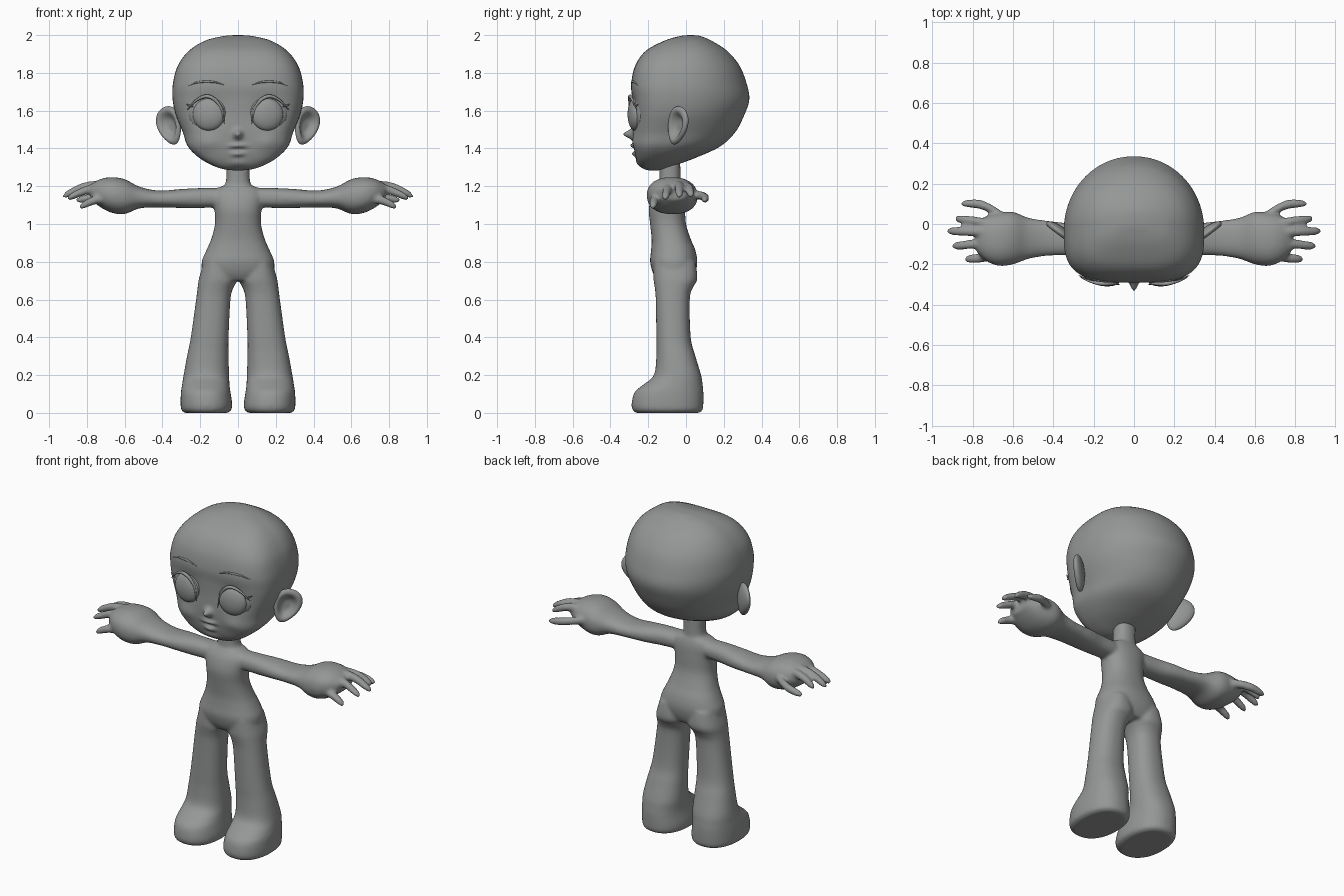
import bpy, bmesh, math
from mathutils import Vector, Matrix
from mathutils.bvhtree import BVHTree

if "Cube" in bpy.data.objects:
    bpy.data.objects.remove(bpy.data.objects["Cube"])

clay = bpy.data.materials.new("clay grey")
clay.use_nodes = True
GREY = (0.3, 0.31, 0.305, 1)
clay.diffuse_color = GREY
clay.node_tree.nodes["Principled BSDF"].inputs["Base Color"].default_value = GREY


def finish(bm, name):
    bmesh.ops.recalc_face_normals(bm, faces=bm.faces)
    for f in bm.faces:
        f.smooth = True
    mesh = bpy.data.meshes.new(name)
    bm.to_mesh(mesh)
    mesh.materials.append(clay)
    ob = bpy.data.objects.new(name, mesh)
    bpy.context.scene.collection.objects.link(ob)
    return ob


def spline(rows, steps):
    """Catmull-Rom through rows of numbers."""
    rows = [Vector(r) for r in rows]
    out = []
    for i in range(len(rows) - 1):
        p0, p1, p2 = rows[max(i - 1, 0)], rows[i], rows[i + 1]
        p3 = rows[min(i + 2, len(rows) - 1)]
        for k in range(steps):
            t = k / steps
            out.append(p1 + (p2 - p0) * (t / 2) + (p0 * 2 - p1 * 5 + p2 * 4 - p3) * (t * t / 2)
                       + (p1 * 3 - p0 - p2 * 3 + p3) * (t ** 3 / 2))
    return out + [rows[-1]]


def skin(bm, rings):
    """Join rings of points into a closed tube."""
    loops = [[bm.verts.new(p) for p in r] for r in rings]
    n = len(loops[0])
    for a, b in zip(loops, loops[1:]):
        for i in range(n):
            bm.faces.new((a[i], a[(i + 1) % n], b[(i + 1) % n], b[i]))
    bm.faces.new(loops[0])
    bm.faces.new(loops[-1])


def squircle(angle, n):
    c, s = math.cos(angle), math.sin(angle)
    r = (abs(c) ** n + abs(s) ** n) ** (-1 / n)
    return c * r, s * r


def loft(bm, rows, axis="z", side=1, n=2.3, count=40):
    """Rows hold position along the axis, then low and high of both cross directions."""
    rings = []
    for t, a0, a1, b0, b1 in spline(rows, 6):
        ring = []
        for i in range(count):
            c, s = squircle(math.tau * i / count, n)
            a, b = (a0 + a1 + (a1 - a0) * c) / 2, (b0 + b1 + (b1 - b0) * s) / 2
            p = (a, b, t) if axis == "z" else (t, a, b)
            ring.append((p[0] * side, p[1], p[2]))
        rings.append(ring)
    skin(bm, rings)


# Body: torso with neck, legs, arms and fingers fused into one skin
TORSO = [(.70, .14, -.15, .03), (.74, .185, -.175, .05), (.80, .192, -.19, .06),
         (.86, .168, -.185, .05), (.92, .142, -.182, .025), (1.0, .122, -.19, 0),
         (1.08, .125, -.197, -.005), (1.15, .135, -.18, -.01), (1.19, .11, -.155, -.02),
         (1.215, .066, -.142, -.028), (1.33, .064, -.14, -.03)]
LEG = [(.80, .03, .18, -.17, .05), (.71, .005, .207, -.172, .06), (.66, .026, .214, -.165, .035),
       (.6, .04, .222, -.16, .02), (.4, .05, .25, -.157, .025), (.3, .05, .27, -.157, .05),
       (.2, .047, .288, -.17, .08), (.15, .045, .296, -.225, .088), (.11, .04, .302, -.272, .092),
       (.05, .031, .304, -.288, .092), (.015, .035, .3, -.283, .088), (0, .055, .28, -.265, .07)]
ARM = [(.05, -.15, -.03, 1.09, 1.19), (.2, -.152, -.02, 1.085, 1.19), (.3, -.155, 0, 1.085, 1.185),
       (.42, -.157, .015, 1.088, 1.177), (.52, -.172, .03, 1.083, 1.197),
       (.6, -.2, .06, 1.053, 1.237), (.67, -.207, .055, 1.06, 1.248),
       (.73, -.185, .04, 1.09, 1.237), (.78, -.14, .01, 1.13, 1.21)]
FINGERS = [[(.64, .03, 1.16), (.72, .08, 1.15), (.78, .1, 1.14), (.86, .1, 1.125)],
           [(.7, 0, 1.2), (.8, .015, 1.19), (.89, .028, 1.15)],
           [(.7, -.04, 1.21), (.82, -.037, 1.195), (.93, -.035, 1.145)],
           [(.7, -.09, 1.2), (.8, -.1, 1.18), (.905, -.11, 1.135)],
           [(.66, -.15, 1.14), (.76, -.168, 1.125), (.84, -.174, 1.09)]]
body = bmesh.new()
loft(body, [(z, -w, w, f, b) for z, w, f, b in TORSO])
for side in (1, -1):
    loft(body, LEG, side=side)
    loft(body, ARM, "x", side)
    for path in FINGERS:
        pts = spline(path, 6)
        rows = []
        for i, (x, y, z) in enumerate(pts):
            r = .024 * math.sqrt(max(.03, 1 - (i / (len(pts) - 1)) ** 6))
            rows.append((x, y - r, y + r, z - r, z + r))
        loft(body, rows, "x", side, 2, 16)
body = finish(body, "body")
remesh = body.modifiers.new("fuse", "REMESH")
remesh.mode = "VOXEL"
remesh.voxel_size = .009
remesh.use_smooth_shade = True
soften = body.modifiers.new("soften", "SMOOTH")
soften.factor = .5
soften.iterations = 8

# Head: height, half width, front, widest point, back
HEAD = [(1.283, .01, -.19, -.17, -.15), (1.29, .075, -.22, -.17, -.12), (1.31, .135, -.245, -.17, -.06),
        (1.35, .205, -.265, -.15, .05), (1.41, .265, -.277, -.12, .18), (1.485, .292, -.283, -.08, .26),
        (1.58, .33, -.283, -.05, .31), (1.66, .346, -.285, -.04, .335), (1.74, .345, -.29, -.03, .322),
        (1.835, .32, -.27, -.02, .285), (1.915, .262, -.215, 0, .22), (1.97, .175, -.115, .01, .135),
        (1.995, .075, -.03, .02, .075), (2.0, .005, .02, .025, .03)]
# Face relief: x, z, spread in x, spread in z, forward push
RELIEF = [(0, 1.475, .02, .022, .05), (0, 1.415, .04, .011, .018), (0, 1.37, .03, .012, .016),
          (0, 1.393, .04, .005, -.008), (0, 1.32, .05, .02, .008),
          (.155, 1.59, .07, .07, -.018), (-.155, 1.59, .07, .07, -.018),
          (.16, 1.43, .06, .04, .01), (-.16, 1.43, .06, .04, .01)]
head = bmesh.new()
rings = []
for z, w, front, mid, back in spline(HEAD, 9):
    ring = []
    for i in range(160):
        a = math.tau * i / 160
        x, y = squircle(a, 3.3 if a > math.pi else 2.05)
        x, y = x * w, mid + y * ((mid - front) if y < 0 else (back - mid))
        if a > math.pi:
            y -= sum(h * math.exp(-((x - cx) / sx) ** 2 - ((z - cz) / sz) ** 2)
                     for cx, cz, sx, sz, h in RELIEF)
        ring.append((x, y, z))
    rings.append(ring)
skin(head, rings)
surface = BVHTree.FromBMesh(head)
finish(head, "head")


def on_face(x, z, lift=0):
    hit = surface.ray_cast(Vector((x, -1, z)), Vector((0, 1, 0)))[0]
    return Vector((x, hit.y - lift, z))


def strip(name, points, width, lift):
    """Tapered tube lying on the face."""
    pts = spline(points, 8)
    bm = bmesh.new()
    rings = []
    for i, (x, z) in enumerate(pts):
        r = width * (.15 + .85 * math.sin(math.pi * i / (len(pts) - 1)))
        ahead, behind = pts[min(i + 1, len(pts) - 1)], pts[max(i - 1, 0)]
        d = (ahead - behind).normalized()
        c = on_face(x, z, lift)
        rings.append([c + Vector((-d.y * r * math.cos(k * math.pi / 4), r * math.sin(k * math.pi / 4),
                                  d.x * r * math.cos(k * math.pi / 4))) for k in range(8)])
    skin(bm, rings)
    finish(bm, name)


def lens(name, centre, size, turn):
    bm = bmesh.new()
    bmesh.ops.create_uvsphere(bm, u_segments=40, v_segments=24, radius=1)
    bm.transform(Matrix.Translation(centre) @ Matrix.Rotation(turn, 4, "Z") @ Matrix.Diagonal((*size, 1)))
    finish(bm, name)


for side, label in ((1, "left"), (-1, "right")):
    # Eyes with sockets, lids, lashes and brows
    c = on_face(side * .155, 1.58)
    lens(label + "_eye_rim", c + Vector((side * .008, .004, .01)), (.1, .03, .096), side * .2)
    lens(label + "_eyeball", c + Vector((0, -.012, 0)), (.085, .036, .085), side * .15)
    strip(label + "_eyelid", [(side * x, z) for x, z in
          ((.072, 1.53), (.088, 1.61), (.125, 1.66), (.17, 1.676), (.22, 1.655), (.268, 1.605))], .01, .02)
    strip(label + "_lash", [(side * x, z) for x, z in ((.235, 1.62), (.255, 1.625), (.275, 1.635))], .005, .015)
    strip(label + "_brow", [(side * x, z) for x, z in
          ((.075, 1.737), (.12, 1.75), (.17, 1.754), (.22, 1.748), (.262, 1.732))], .006, 0)

    # Ears: thick pads hollowed on the front
    ear = bmesh.new()
    bmesh.ops.create_uvsphere(ear, u_segments=48, v_segments=40, radius=1)
    for v in ear.verts:
        r = math.hypot(v.co.x, v.co.z)
        depth = v.co.y * .03
        if v.co.y < 0:
            depth += .045 * math.exp(-(r / .62) ** 4)
        v.co = (v.co.x * .075 * (1 + .28 * v.co.z), depth, v.co.z * .105)
    ear.transform(Matrix.Translation((side * .362, -.045, 1.52)) @ Matrix.Rotation(side * .65, 4, "Z")
                  @ Matrix.Rotation(side * .38, 4, "Y"))
    finish(ear, label + "_ear")
